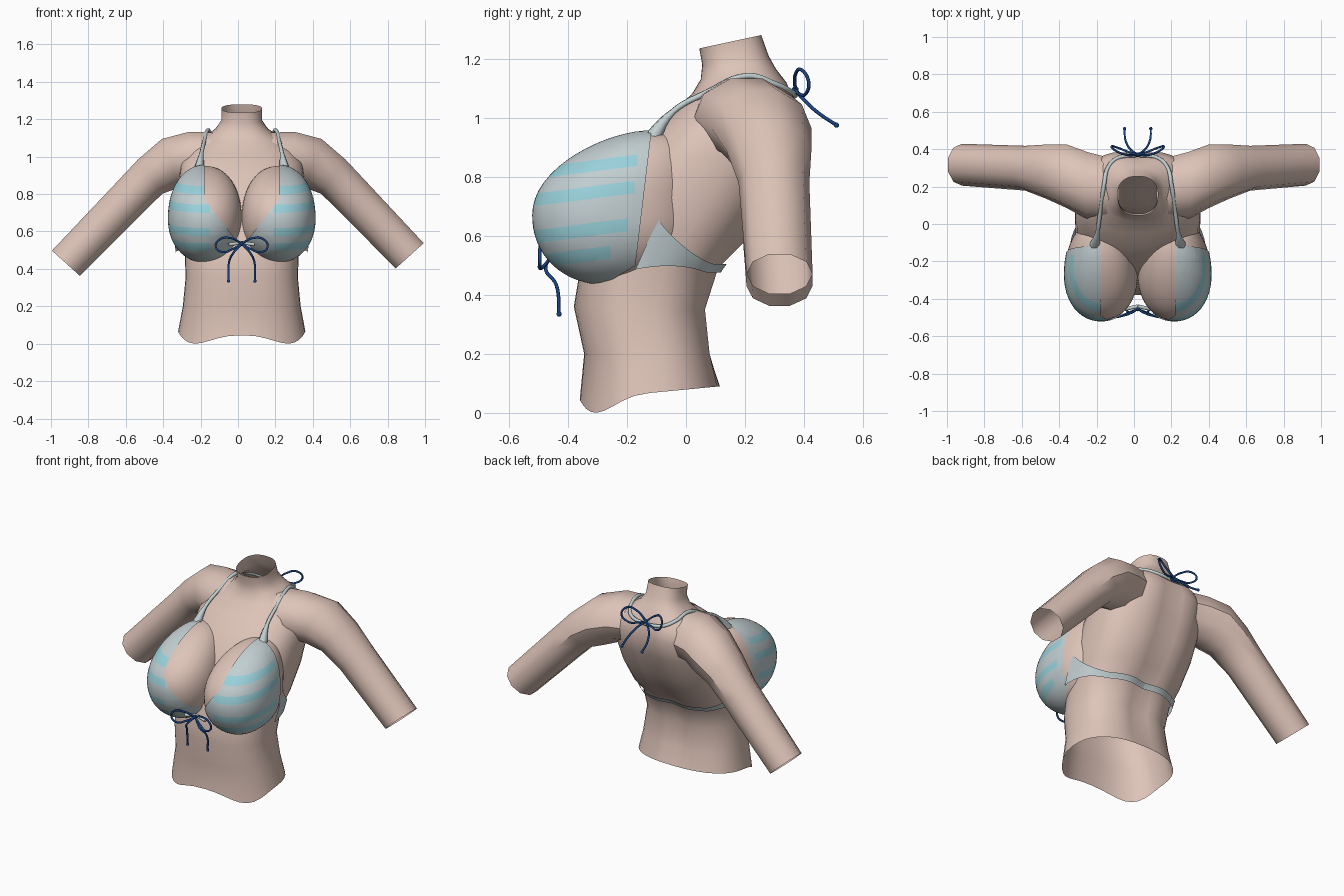
import bpy, bmesh, math
from mathutils import Vector

if "Cube" in bpy.data.objects:
    bpy.data.objects.remove(bpy.data.objects["Cube"])

CENTRE = .02                              # the body's mirror plane


def material(name, rgb):
    m = bpy.data.materials.new(name)
    m.use_nodes = True
    m.diffuse_color = (*rgb, 1)
    m.node_tree.nodes["Principled BSDF"].inputs["Base Color"].default_value = (*rgb, 1)
    return m


SKIN = material("skin", (0.73, 0.55, 0.48))
CLOTH = material("pale grey cloth", (0.54, 0.62, 0.64))
STRIPE = material("aqua stripe", (0.32, 0.64, 0.71))
CORD = material("navy cord", (0.01, 0.06, 0.24))


def finish(name, bm, mats, mirror=False, angle=40):
    bmesh.ops.recalc_face_normals(bm, faces=bm.faces)
    mesh = bpy.data.meshes.new(name)
    bm.to_mesh(mesh)
    bm.free()
    ob = bpy.data.objects.new(name, mesh)
    bpy.context.collection.objects.link(ob)
    ob.location.x = CENTRE
    for m in mats:
        mesh.materials.append(m)
    bpy.ops.object.select_all(action='DESELECT')
    ob.select_set(True)
    bpy.context.view_layer.objects.active = ob
    bpy.ops.object.shade_smooth_by_angle(angle=math.radians(angle))
    if mirror:
        ob.modifiers.new("mirror", 'MIRROR').use_mirror_merge = False


def loft(rows, closed=True):
    bm = bmesh.new()
    grid = [[bm.verts.new(p) for p in row] for row in rows]
    n = len(rows[0])
    for a, b in zip(grid, grid[1:]):
        for i in range(n if closed else n - 1):
            j = (i + 1) % n
            bm.faces.new((a[i], a[j], b[j], b[i]))
    return bm


def spow(v, e):
    return math.copysign(abs(v) ** e, v)


# Torso rings: half width, front y, front z, back y, back z
RINGS = [
    (.34, -.36, .045, .115, .09), (.315, -.345, .2, .09, .2),
    (.30, -.38, .36, .075, .35), (.305, -.36, .48, .12, .49),
    (.32, -.33, .6, .21, .58), (.335, -.27, .73, .30, .73),
    (.335, -.2, .86, .36, .87), (.325, -.12, .95, .395, 1.0),
    (.285, -.05, 1.02, .375, 1.07), (.21, .02, 1.08, .34, 1.12),
    (.14, .05, 1.13, .305, 1.165), (.108, .055, 1.18, .28, 1.21),
    (.108, .045, 1.235, .255, 1.28)]


def torso_point(ring, a):
    hw, yf, zf, yb, zb = ring
    c, s = spow(math.cos(a), .82), spow(math.sin(a), .82)
    x, y = hw * c, (yf + yb) / 2 + s * (yb - yf) / 2
    z = (zf + zb) / 2 + s * (zb - zf) / 2
    if s > 0 and .15 < zb < 1.1:          # spine groove
        y -= .025 * math.exp(-(x / .07) ** 2)
    return Vector((x, y, z))


SEG = 40
rows = [[torso_point(r, math.tau * i / SEG) for i in range(SEG)] for r in RINGS]
for i, p in enumerate(rows[0]):           # wavy lower hem
    if p.y < -.12:
        p.z -= .05 * math.sin(2 * math.tau * i / SEG) ** 2
finish("torso", loft(rows), [SKIN])

# Arms: centre x, centre z, half thickness, centre y, half depth, tilt
SHOULDER = [(.1, 1.0, .135, .18, .16, 0), (.27, .995, .145, .205, .18, 6),
            (.38, .965, .145, .255, .17, 20), (.49, .893, .118, .28, .145, 36),
            (.6, .78, .113, .298, .12, 42)]


def arm(name, side, end_x, end_z):
    rows = []
    wrist = (end_x, end_z, .106, .317, .112, 48)
    for x, z, h, y, d, tilt in SHOULDER + [wrist]:
        t = math.radians(tilt)
        ring = [math.tau * i / 10 for i in range(10)]
        rows.append([(side * (x + h * math.sin(a) * math.sin(t)),
                      y + d * math.cos(a),
                      z + h * math.sin(a) * math.cos(t)) for a in ring])
    finish(name, loft(rows), [SKIN])


arm("left_arm", 1, .898, .47)
arm("right_arm", -1, .94, .43)


# Bust form shared by the skin and the cups
def bust(scale):
    bm = bmesh.new()
    bmesh.ops.create_uvsphere(bm, u_segments=48, v_segments=32, radius=1)
    for v in bm.verts:
        p = v.co
        p = p / sum(abs(k) ** 2.12 for k in p) ** (1 / 2.12)
        rise = max(p.z, 0)
        v.co = (.195 + .195 * scale * p.x,
                -.27 + (.3 if p.y > 0 else .245) * scale * p.y + .15 * rise ** 2,
                .67 + (.28 if p.z > 0 else .23) * scale * p.z)
    return bm


finish("bust", bust(1), [SKIN], mirror=True)

cup = bust(1.025)


def cut(co, no, clear=False):
    bmesh.ops.bisect_plane(cup, geom=cup.verts[:] + cup.edges[:] + cup.faces[:],
                           plane_co=co, plane_no=no, clear_outer=clear)


cut((0, -.15, .68), (0, 1, -.12), True)                  # rear edge
cut((0, -.22, .47), (0, .6, -1), True)                   # lower rear edge
# Neckline: slanting up from the middle, then upright
NECK_X, LEAN = .2, .77
cut((.02, 0, .54), (1, 0, -LEAN))
cut((NECK_X, 0, 0), (1, 0, 0))
spare = [f for f in cup.faces for c in [f.calc_center_median()]
         if c.x < NECK_X and c.x < .02 + LEAN * (c.z - .54)]
bmesh.ops.delete(cup, geom=spare, context='FACES')

# Stripes slope down towards the front: level, half height, rear end
SLOPE = .13
STRIPES = [(.878, .019, -.165), (.788, .021, -.175),
           (.663, .022, -.2), (.578, .022, -.255)]
INNER = .17
for z, half, rear in STRIPES:
    for side in (-half, half):
        cut((0, 0, z + side), (0, -SLOPE, 1))
    cut((0, rear, 0), (0, 1, 0))
cut((INNER, 0, 0), (1, 0, 0))
for f in cup.faces:
    c = f.calc_center_median()
    level = c.z - SLOPE * c.y
    if c.x > INNER and any(abs(level - z) < half and c.y < rear
                           for z, half, rear in STRIPES):
        f.material_index = 1
finish("cups", cup, [CLOTH, STRIPE], mirror=True)


# Band: tapers from the cup side to a thin strip round the back
def section(z):
    for a, b in zip(RINGS, RINGS[1:]):
        if z <= b[2]:
            t = (z - a[2]) / (b[2] - a[2])
            return [p + (q - p) * t for p, q in zip(a, b)]


def band_point(a, z):
    p = torso_point(section(z), a)
    flare = min(max((.02 - p.y) / .17, 0), 1)
    out = Vector((math.cos(a), math.sin(a), 0))
    return Vector((p.x, p.y, z)) + out * .01 + Vector((.04 * flare, 0, 0))


rows = []
for i in range(29):
    a = math.radians(-9 + 99 * i / 28)
    y = band_point(a, .52).y
    f = min(max((.1 - y) / .26, 0), 1)
    mid = .49 + .08 * f
    half = .015 + .07 * f * f
    rows.append([band_point(a, mid + half * k) for k in (-1, -.5, 0, .5, 1)])
finish("back_band", loft(rows, closed=False), [CLOTH], mirror=True)


# Cords and straps as bevelled curves
def cord(name, paths, radius, mat, mirror=False, start=1):
    cu = bpy.data.curves.new(name, 'CURVE')
    cu.dimensions = '3D'
    cu.bevel_depth = radius
    cu.bevel_resolution = 1
    cu.resolution_u = 6
    cu.use_fill_caps = True
    for path in paths:
        sp = cu.splines.new('BEZIER')
        sp.bezier_points.add(len(path) - 1)
        for bp, co in zip(sp.bezier_points, path):
            bp.co = co
            bp.handle_left_type = bp.handle_right_type = 'AUTO'
        sp.bezier_points[0].radius = start
    cu.materials.append(mat)
    ob = bpy.data.objects.new(name, cu)
    bpy.context.collection.objects.link(ob)
    ob.location.x = CENTRE
    if mirror:
        ob.modifiers.new("mirror", 'MIRROR')


cord("neck_straps", [[(.235, -.135, .9), (.215, -.045, 1.02), (.2, .07, 1.085),
                      (.18, .21, 1.142), (.16, .3, 1.115), (.11, .352, 1.09),
                      (0, .368, 1.075)]], .011, CLOTH, mirror=True, start=3.2)
cord("cup_tie", [[(.07, -.455, .53), (0, -.44, .54)]], .01, CLOTH, mirror=True)


def bead(name, co, radius):
    bm = bmesh.new()
    bmesh.ops.create_icosphere(bm, subdivisions=2, radius=radius)
    bmesh.ops.translate(bm, verts=bm.verts, vec=co)
    finish(name, bm, [CORD])


# Bows: knot, two loops and two tails; loops and tails are offsets from the knot
def bow(name, knot, loop, tail):
    k = Vector(knot)
    paths = []
    for s in (1, -1):
        for shape in (loop, tail):
            paths.append([k + Vector((s * x, y, z)) for x, y, z in shape])
        bead(name + "_tip", paths[-1][-1], .009)
    cord(name, paths, .006, CORD)
    bead(name + "_knot", k, .012)


bow("front_bow", (0, -.455, .535),
    [(0, 0, 0), (.06, -.03, .03), (.12, -.04, .02), (.138, -.04, -.02),
     (.1, -.04, -.045), (.05, -.02, -.03), (0, 0, 0)],
    [(0, 0, 0), (.045, -.02, -.05), (.068, .015, -.1), (.07, .025, -.2)])
bow("neck_bow", (0, .37, 1.095),
    [(0, 0, 0), (.06, .0, .05), (.115, .02, .068), (.14, .045, .03),
     (.1, .035, -.015), (.05, .015, -.015), (0, 0, 0)],
    [(0, 0, 0), (.04, .03, -.035), (.066, .08, -.08), (.07, .14, -.12)])
